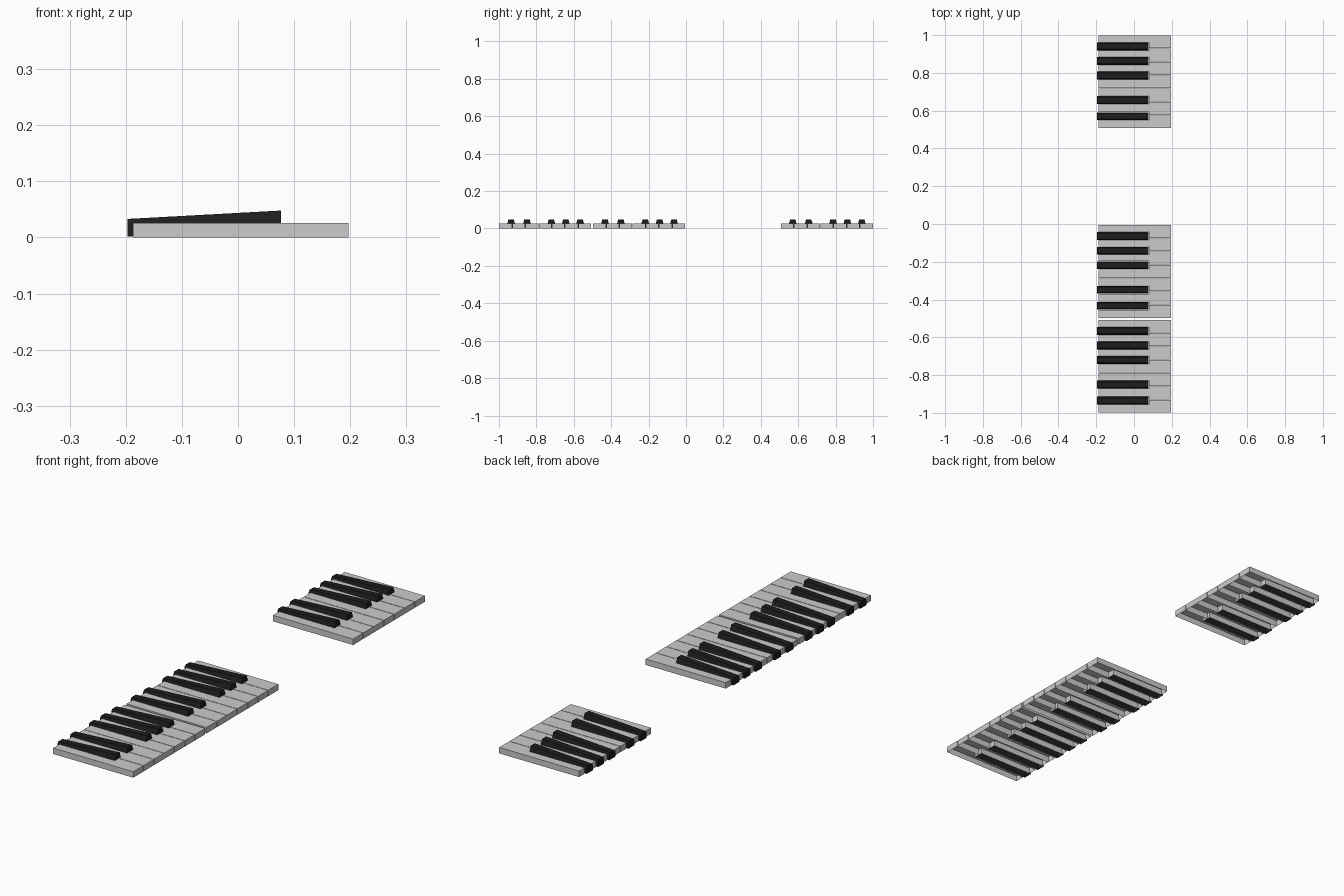
import bpy, bmesh

if "Cube" in bpy.data.objects:
    bpy.data.objects.remove(bpy.data.objects["Cube"])

OCTAVE_STARTS = (-1.0, -0.498, 0.506)   # one octave is left out
OCTAVE_W = 0.494
PITCH = OCTAVE_W / 7
GAP = 0.0012                            # half gap between white keys
FRONT, REAR, TOP = 0.197, -0.187, 0.026
BLACK_FRONT, BLACK_REAR = 0.077, -0.197
HALF = 0.0205                           # half width of a black key
# black key centre, by the white-key boundary it sits on
BLACKS = {1: 0.065, 2: 0.150, 4: 0.280, 5: 0.357, 6: 0.434}

black_mat = bpy.data.materials.new("black_key")
black_mat.diffuse_color = (0.012, 0.012, 0.012, 1)
black_mat.use_nodes = True
black_mat.node_tree.nodes["Principled BSDF"].inputs["Base Color"].default_value = black_mat.diffuse_color


def make_object(name, bm, mat=None):
    bmesh.ops.recalc_face_normals(bm, faces=bm.faces)
    # open bottom shells: make sure the top looks upward
    bm.normal_update()
    if max(bm.faces, key=lambda f: f.calc_center_median().z).normal.z < 0:
        bmesh.ops.reverse_faces(bm, faces=bm.faces)
    me = bpy.data.meshes.new(name)
    bm.to_mesh(me)
    bm.free()
    ob = bpy.data.objects.new(name, me)
    bpy.context.collection.objects.link(ob)
    if mat:
        me.materials.append(mat)
    return ob


def white_key(name, start, i):
    y0, y1 = start + i * PITCH + GAP, start + (i + 1) * PITCH - GAP
    xn = BLACK_FRONT + 0.0015
    pts = [(FRONT, y0), (FRONT, y1)]
    # cut-outs on either side for the neighbouring black keys
    if i + 1 in BLACKS:
        yn = start + BLACKS[i + 1] - HALF - GAP
        pts += [(xn, y1), (xn, yn), (REAR, yn)]
    else:
        pts += [(REAR, y1)]
    if i in BLACKS:
        yn = start + BLACKS[i] + HALF + GAP
        pts += [(REAR, yn), (xn, yn), (xn, y0)]
    else:
        pts += [(REAR, y0)]
    # hollow shell: top face plus skirt
    bm = bmesh.new()
    low = [bm.verts.new((x, y, 0)) for x, y in pts]
    high = [bm.verts.new((x, y, TOP)) for x, y in pts]
    bm.faces.new(high)
    for a in range(len(pts)):
        b = (a + 1) % len(pts)
        bm.faces.new((low[a], low[b], high[b], high[a]))
    make_object(name, bm)


def black_key(name, yc):
    # upright sides, tapering to a narrower sloped top, open below
    bm = bmesh.new()
    ends = []
    for x, top in ((BLACK_REAR, 0.033), (BLACK_FRONT, 0.048)):
        section = [(-HALF, 0.002), (-HALF, 0.025), (-0.0145, top),
                   (0.0145, top), (HALF, 0.025), (HALF, 0.002)]
        ends.append([bm.verts.new((x, yc + y, z)) for y, z in section])
    rear, front = ends
    bm.faces.new(rear)
    bm.faces.new(front)
    for a in range(5):
        bm.faces.new((rear[a], rear[a + 1], front[a + 1], front[a]))
    make_object(name, bm, black_mat)


for n, start in enumerate(OCTAVE_STARTS, 1):
    for i in range(7):
        white_key(f"octave_{n}_white_key_{i + 1}", start, i)
    for k, offset in enumerate(BLACKS.values(), 1):
        black_key(f"octave_{n}_black_key_{k}", start + offset)
